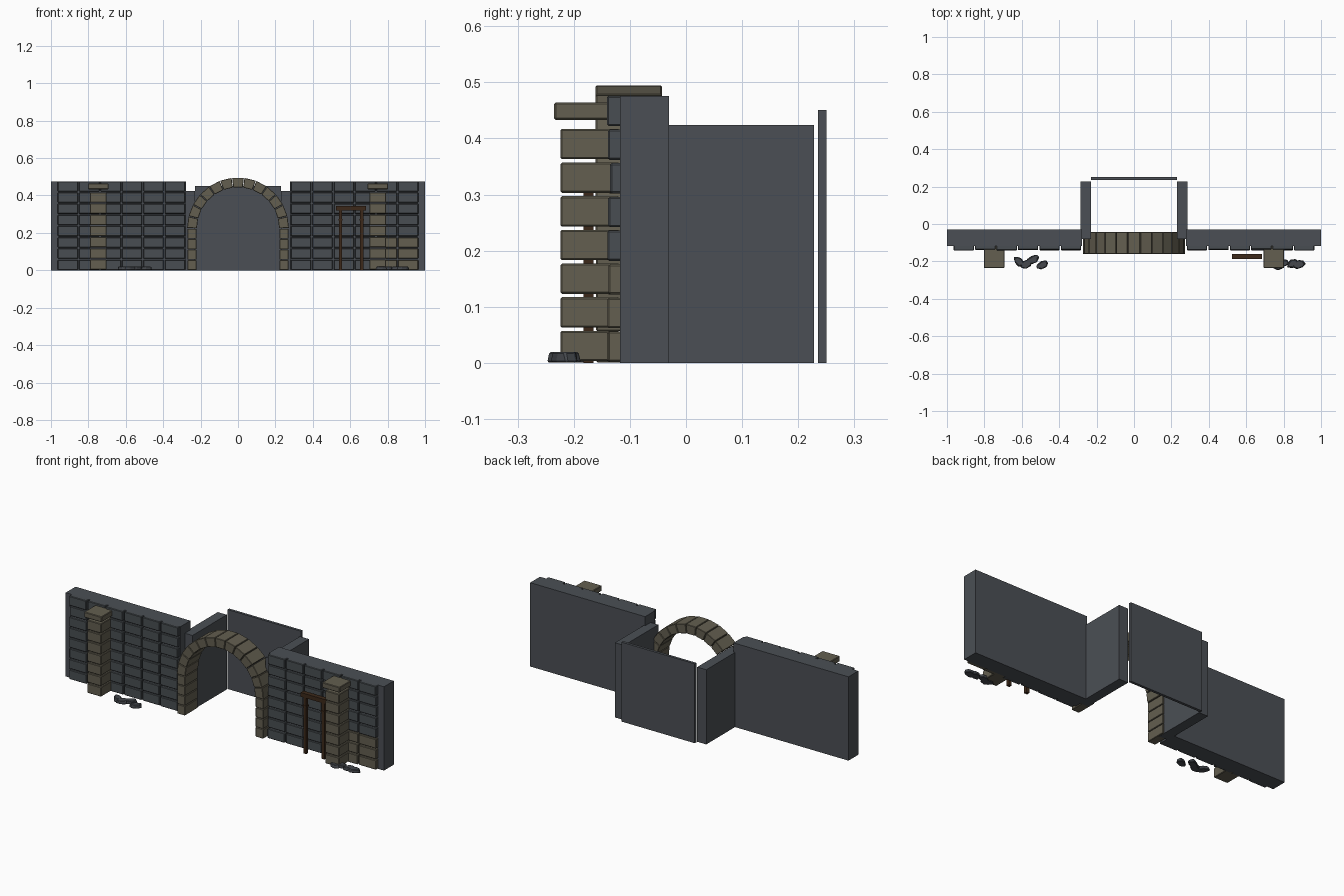
import bpy, bmesh, math, random
from mathutils import Matrix, Vector

if "Cube" in bpy.data.objects:
    bpy.data.objects.remove(bpy.data.objects["Cube"])

random.seed(4)


def material(name, rgb):
    m = bpy.data.materials.new(name)
    m.diffuse_color = (*rgb, 1)
    m.use_nodes = True
    m.node_tree.nodes["Principled BSDF"].inputs["Base Color"].default_value = m.diffuse_color
    return m


WALL = material("slate wall", (0.070, 0.078, 0.090))
BLOCK = material("grey block", (0.066, 0.076, 0.084))
TAN = material("tan stone", (0.125, 0.113, 0.080))
WOOD = material("dark wood", (0.045, 0.022, 0.010))
RUBBLE = material("dark rubble", (0.058, 0.064, 0.073))


def add_box(bm, x0, x1, y0, y1, z0, z1):
    mat = Matrix.Translation(((x0 + x1) / 2, (y0 + y1) / 2, (z0 + z1) / 2)) \
        @ Matrix.Diagonal((x1 - x0, y1 - y0, z1 - z0, 1))
    bmesh.ops.create_cube(bm, size=1, matrix=mat)


def finish(name, bm, mat, bevel=0):
    bmesh.ops.recalc_face_normals(bm, faces=bm.faces)
    me = bpy.data.meshes.new(name)
    bm.to_mesh(me)
    bm.free()
    me.materials.append(mat)
    ob = bpy.data.objects.new(name, me)
    bpy.context.collection.objects.link(ob)
    if bevel:
        mod = ob.modifiers.new("bevel", 'BEVEL')
        mod.width, mod.segments = bevel, 1
    return ob


def boxes(name, mat, dims, bevel=0):
    bm = bmesh.new()
    for d in dims:
        add_box(bm, *d)
    return finish(name, bm, mat, bevel)


def span(s, a, b):
    """x interval a..b mirrored to side s"""
    return tuple(sorted((s * a, s * b)))


FACE = -0.118   # front plane of the walls
ROW = 0.06      # course height

for s, side in ((-1, "left"), (1, "right")):
    # main wall and passage wall
    boxes(side + "_wall", WALL, [(*span(s, 0.278, 1), FACE, -0.03, 0, 0.476)])
    boxes(side + "_passage_wall", WALL, [(*span(s, 0.23, 0.287), -0.08, 0.228, 0, 0.424)])

    # raised facing blocks, with a tan patch low on the far right
    grey, tan = [], []
    for c in range(6):
        for r in range(8):
            x = 0.283 + c * 0.1145
            d = (*span(s, x, x + 0.1085), random.uniform(-0.141, -0.135), FACE + 0.003,
                 r * ROW + 0.002, r * ROW + 0.056)
            (tan if s > 0 and c >= 4 and r < 3 else grey).append(d)
    boxes(side + "_facing_blocks", BLOCK, grey, 0.003)
    if tan:
        boxes("tan_patch_blocks", TAN, tan, 0.003)

    # buttress of stacked blocks with a wider cap
    boxes(side + "_buttress", TAN,
          [(*span(s, 0.704, 0.792), -0.224, FACE, r * ROW + 0.003, r * ROW + 0.057)
           for r in range(7)], 0.003)
    boxes(side + "_buttress_cap", TAN, [(*span(s, 0.693, 0.803), -0.235, FACE, 0.433, 0.464)], 0.003)

    # arch legs
    boxes(side + "_arch_leg", TAN,
          [(*span(s, 0.222, 0.27), -0.16, -0.043, r * 0.056 + 0.001, r * 0.056 + 0.054)
           for r in range(4)], 0.002)

# back panel closing the passage
boxes("back_panel", WALL, [(-0.23, 0.23, 0.235, 0.25, 0, 0.451)])

# arch ring: 13 wedge stones
bm = bmesh.new()
N = 13
for i in range(N):
    a0 = math.pi * i / N + 0.006
    a1 = math.pi * (i + 1) / N - 0.006
    f = [bm.verts.new((r * math.cos(a), -0.161, 0.224 + r * math.sin(a)))
         for r, a in ((0.22, a0), (0.272, a0), (0.272, a1), (0.22, a1))]
    face = bm.faces.new(f)
    ext = bmesh.ops.extrude_face_region(bm, geom=[face], use_keep_orig=True)
    bmesh.ops.translate(bm, vec=(0, 0.118, 0),
                        verts=[v for v in ext["geom"] if isinstance(v, bmesh.types.BMVert)])
finish("arch_ring", bm, TAN, 0.002)

# wooden frame leaning on the right wall
boxes("frame_posts", WOOD, [(x, x + 0.018, -0.183, -0.165, 0, 0.32) for x in (0.539, 0.653)])
boxes("frame_collars", WOOD, [(x - 0.003, x + 0.021, -0.186, -0.162, 0.266, 0.274) for x in (0.539, 0.653)])
boxes("frame_lintel", WOOD, [(0.525, 0.684, -0.187, -0.161, 0.319, 0.343)])

# rubble: flat irregular stones at the wall foot
for name, spots in (("left_rubble", ((-0.615, -0.2), (-0.577, -0.215), (-0.54, -0.192), (-0.49, -0.218))),
                    ("right_rubble", ((0.765, -0.222), (0.795, -0.21), (0.848, -0.213), (0.882, -0.217)))):
    bm = bmesh.new()
    for x, y in spots:
        mat = Matrix.Translation((x, y, 0.01)) @ Matrix.Rotation(random.uniform(-0.8, 0.8), 4, 'Z') \
            @ Matrix.Diagonal((1.25, 0.8, 1, 1))
        ring = bmesh.ops.create_cone(bm, cap_ends=True, segments=7, radius1=0.028,
                                     radius2=0.025, depth=0.019, matrix=mat)
        for v in ring["verts"]:
            v.co += Vector((random.uniform(-.004, .004), random.uniform(-.004, .004), 0))
    finish(name, bm, RUBBLE, 0.003)
